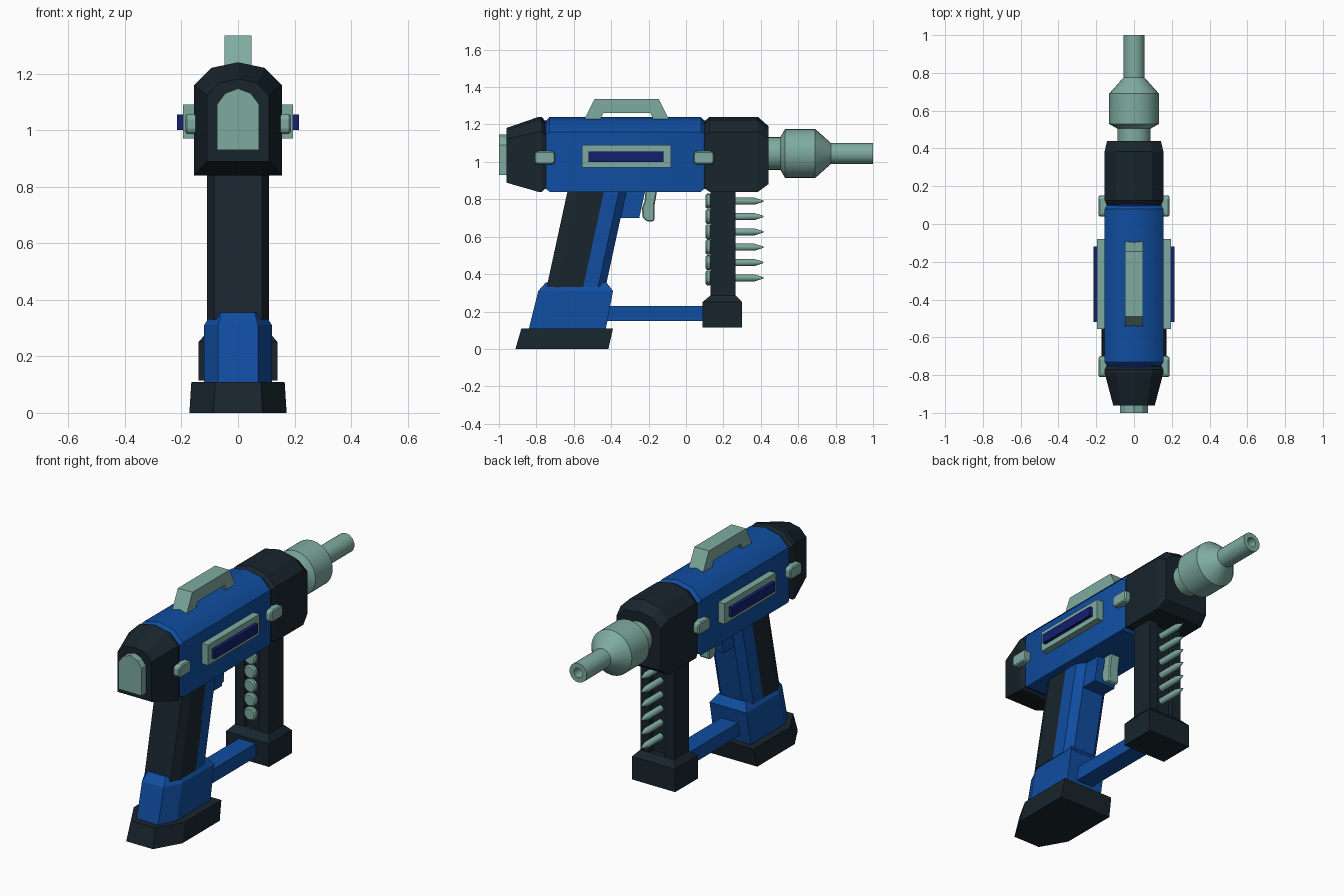
import bpy, bmesh, math

if "Cube" in bpy.data.objects:
    bpy.data.objects.remove(bpy.data.objects["Cube"])


def material(name, rgb):
    m = bpy.data.materials.new(name)
    m.diffuse_color = (*rgb, 1)
    m.use_nodes = True
    m.node_tree.nodes["Principled BSDF"].inputs["Base Color"].default_value = m.diffuse_color
    return m


BLUE = material("blue", (0.005, 0.075, 0.35))
DARK = material("dark", (0.009, 0.018, 0.026))
LIGHT = material("pale_green", (0.21, 0.41, 0.35))
NAVY = material("navy", (0.006, 0.014, 0.16))


def loft(name, rings, mat, smooth=None, bevel=0):
    """Skin a list of equal-length point rings and cap both ends."""
    bm = bmesh.new()
    vs = [[bm.verts.new(p) for p in r] for r in rings]
    n = len(vs[0])
    for a, b in zip(vs, vs[1:]):
        for i in range(n):
            j = (i + 1) % n
            bm.faces.new((a[i], a[j], b[j], b[i]))
    bm.faces.new(vs[0])
    bm.faces.new(vs[-1])
    bmesh.ops.recalc_face_normals(bm, faces=bm.faces)
    me = bpy.data.meshes.new(name)
    bm.to_mesh(me)
    bm.free()
    me.materials.append(mat)
    ob = bpy.data.objects.new(name, me)
    bpy.context.collection.objects.link(ob)
    if bevel:
        mod = ob.modifiers.new("bevel", 'BEVEL')
        mod.width, mod.segments = bevel, 1
    if smooth:
        bpy.ops.object.select_all(action='DESELECT')
        bpy.context.view_layer.objects.active = ob
        ob.select_set(True)
        bpy.ops.object.shade_smooth_by_angle(angle=math.radians(smooth))
    return ob


def prism(name, prof, x0, x1, mat, **kw):
    """Extrude a (y, z) profile along x."""
    return loft(name, [[(x, y, z) for y, z in prof] for x in (x0, x1)], mat, **kw)


def box(name, x0, x1, y0, y1, z0, z1, mat, **kw):
    return prism(name, [(y0, z0), (y1, z0), (y1, z1), (y0, z1)], x0, x1, mat, **kw)


def lathe(name, prof, cz, mat, n=24):
    """Revolve (y, radius) pairs about the y-parallel axis at height cz."""
    rings = [[(r * math.cos(2 * math.pi * i / n), y, cz + r * math.sin(2 * math.pi * i / n))
              for i in range(n)] for y, r in prof]
    return loft(name, rings, mat, smooth=30)


SECTION = [(-0.155, 0.84), (0.155, 0.84), (0.155, 1.16), (0.095, 1.22),
           (0, 1.24), (-0.095, 1.22), (-0.155, 1.16)]


def housing(name, stations, mat, smooth=None):
    """Loft the body section through (y, x scale, z scale) stations."""
    c = 1.022
    return loft(name, [[(x * sx, y, c + (z - c) * sz) for x, z in SECTION]
                       for y, sx, sz in stations], mat, smooth)


def plan(z, y0, y1, w, cx, cy):
    """Horizontal ring with the two corners at y0 chamfered."""
    s = 1 if y1 > y0 else -1
    return [(-w, y1, z), (w, y1, z), (w, y0 + s * cy, z), (w - cx, y0, z),
            (cx - w, y0, z), (-w, y0 + s * cy, z)]


# Main housing, its core and both end caps
housing("body_core", [(-0.79, 0.92, 0.92), (0.14, 0.92, 0.92)], NAVY)
housing("main_body", [(-0.75, 0.93, 0.9), (-0.73, 1, 1), (0.08, 1, 1), (0.10, 0.93, 0.9)],
        BLUE, smooth=34)
housing("rear_cap", [(-0.96, 0.71, 0.73), (-0.79, 1, 1), (-0.77, 1, 1), (-0.745, 0.93, 0.85)], DARK)
housing("nose_housing", [(0.10, 0.93, 0.9), (0.125, 1, 1), (0.385, 1, 1), (0.44, 0.92, 0.78)], DARK)
plate = [(-0.075, 0.93), (0.075, 0.93), (0.075, 1.09), (0.045, 1.13), (0, 1.147),
         (-0.045, 1.13), (-0.075, 1.09)]
loft("rear_plate", [[(x, y, z) for x, z in plate] for y in (-1.0, -0.95)], LIGHT)

# Barrel with a hollow muzzle
lathe("barrel", [(0.42, 0.088), (0.505, 0.088), (0.53, 0.132), (0.69, 0.132), (0.775, 0.056),
                 (1.0, 0.056), (1.0, 0.028), (0.88, 0.028)], 1.045, LIGHT)

# Top carry handle
prism("top_handle", [(-0.545, 1.225), (-0.49, 1.335), (-0.145, 1.335), (-0.09, 1.225),
                     (-0.175, 1.225), (-0.19, 1.262), (-0.44, 1.262), (-0.46, 1.225)],
      -0.047, 0.047, LIGHT)

# Side panels and clips, on both sides
for side, s in (("left", -1), ("right", 1)):
    box(side + "_panel", s * 0.14, s * 0.195, -0.555, -0.08, 0.97, 1.09, LIGHT)
    box(side + "_panel_inset", s * 0.15, s * 0.215, -0.52, -0.12, 1.0, 1.055, NAVY)
    for tag, y in (("rear", -0.755), ("fore", 0.095)):
        clip = [(y - 0.055, 1.0), (y - 0.043, 0.987), (y + 0.043, 0.987), (y + 0.055, 1.0),
                (y + 0.055, 1.044), (y + 0.043, 1.057), (y - 0.043, 1.057), (y - 0.055, 1.044)]
        prism(f"{side}_{tag}_clip", clip, s * 0.13, s * 0.187, LIGHT, bevel=0.006)

# Grip and trigger
loft("grip_back", [plan(0.33, -0.745, -0.55, 0.11, 0.025, 0.05),
                   plan(0.86, -0.63, -0.435, 0.11, 0.025, 0.05)], DARK)
loft("grip_front", [plan(0.33, -0.43, -0.56, 0.11, 0.04, 0.04),
                    plan(0.86, -0.315, -0.445, 0.11, 0.04, 0.04)], BLUE)
prism("trigger_housing", [(-0.40, 0.86), (-0.215, 0.86), (-0.25, 0.70), (-0.40, 0.70)],
      -0.07, 0.07, BLUE)
prism("trigger", [(-0.215, 0.86), (-0.152, 0.86), (-0.168, 0.77), (-0.168, 0.69), (-0.18, 0.68),
                  (-0.21, 0.682), (-0.233, 0.705), (-0.235, 0.755), (-0.222, 0.79)],
      -0.032, 0.032, LIGHT, bevel=0.006)

# Battery base
loft("battery_base", [plan(0.10, -0.842, -0.43, 0.12, 0.05, 0.10),
                      plan(0.31, -0.79, -0.39, 0.12, 0.05, 0.10),
                      plan(0.355, -0.75, -0.425, 0.09, 0.03, 0.08)], BLUE)
loft("battery_foot", [plan(0.0, -0.912, -0.415, 0.172, 0.085, 0.15),
                      plan(0.11, -0.88, -0.39, 0.165, 0.085, 0.15)], DARK)
box("connecting_bar", -0.055, 0.055, -0.45, 0.11, 0.15, 0.23, BLUE)

# Magazine: two posts, a recessed web and a chamfered foot
for side, s in (("left", -1), ("right", 1)):
    box(side + "_magazine_post", s * 0.05, s * 0.11, 0.13, 0.265, 0.24, 0.86, DARK)
box("magazine_web", -0.055, 0.055, 0.15, 0.235, 0.24, 0.86, DARK)
loft("magazine_foot", [[(sx * w, y0 if sy < 0 else y1, z) for sx, sy in
                        ((-1, -1), (1, -1), (1, 1), (-1, 1))]
                       for z, w, y0, y1 in ((0.115, 0.14, 0.087, 0.30), (0.25, 0.14, 0.087, 0.30),
                                            (0.285, 0.11, 0.13, 0.268))], DARK)

# Row of nails
for i in range(6):
    lathe(f"nail_{i + 1}", [(0.105, 0.032), (0.112, 0.04), (0.128, 0.04), (0.145, 0.019),
                            (0.365, 0.019), (0.415, 0.003)], 0.79 - i * 0.082, LIGHT, n=12)
